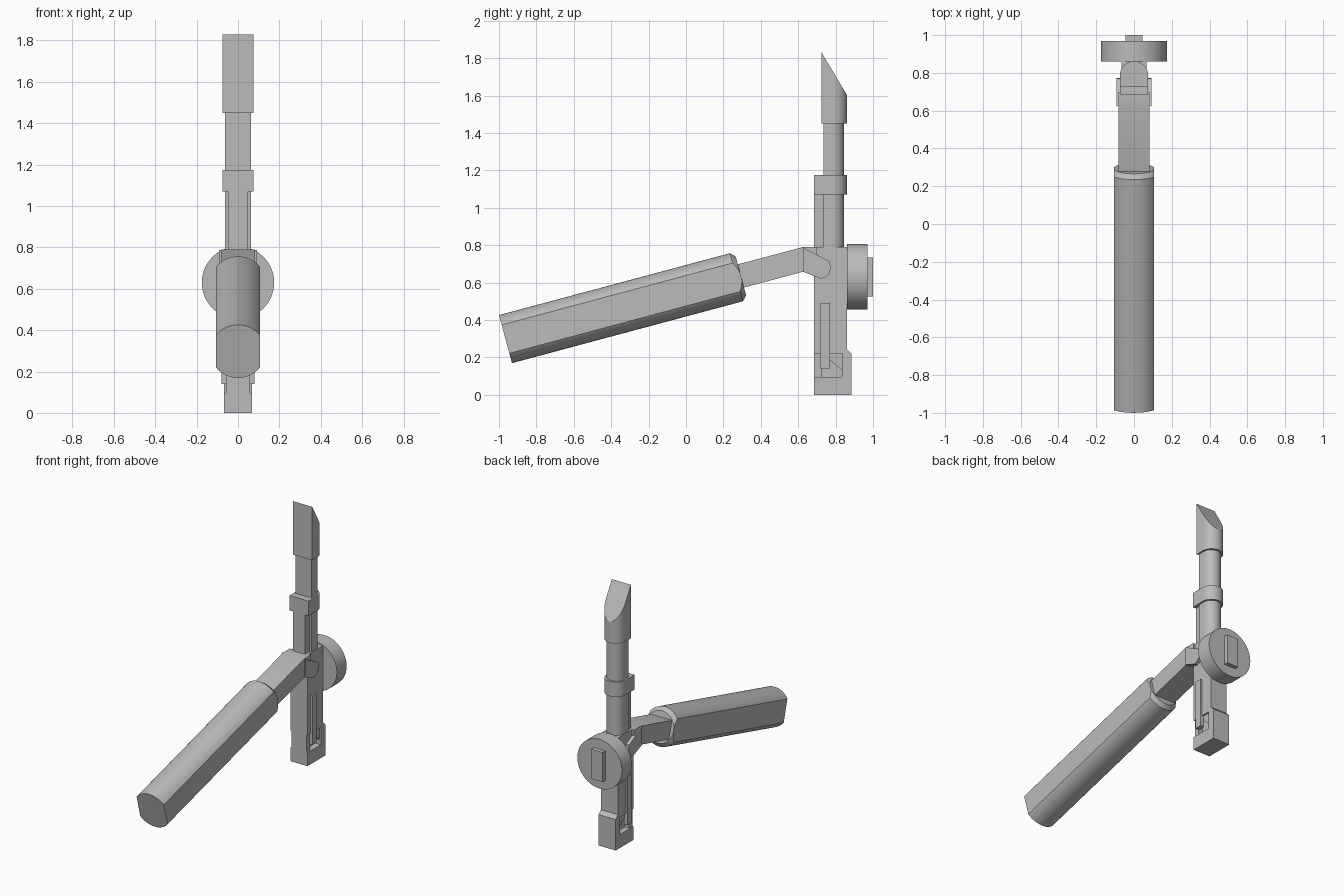
import bpy, bmesh
from math import sin, cos, pi, radians
from mathutils import Vector, Matrix

cube = bpy.data.objects.get("Cube")
if cube:
    bpy.data.objects.remove(cube, do_unlink=True)

grey = bpy.data.materials.new("plain_grey")
grey.use_nodes = True
grey.diffuse_color = (0.5, 0.5, 0.5, 1)
grey.node_tree.nodes["Principled BSDF"].inputs["Base Color"].default_value = (0.5, 0.5, 0.5, 1)


def finish(name, bm):
    bmesh.ops.recalc_face_normals(bm, faces=bm.faces)
    mesh = bpy.data.meshes.new(name)
    bm.to_mesh(mesh)
    bm.free()
    mesh.materials.append(grey)
    obj = bpy.data.objects.new(name, mesh)
    bpy.context.collection.objects.link(obj)
    bpy.ops.object.select_all(action="DESELECT")
    obj.select_set(True)
    bpy.context.view_layer.objects.active = obj
    bpy.ops.object.shade_smooth_by_angle(angle=radians(25))
    return obj


def prism(points, offset):
    """Extrude a planar outline along an offset."""
    bm = bmesh.new()
    face = bm.faces.new([bm.verts.new(p) for p in points])
    made = bmesh.ops.extrude_face_region(bm, geom=[face])["geom"]
    bmesh.ops.translate(bm, vec=offset, verts=[v for v in made if isinstance(v, bmesh.types.BMVert)])
    return bm


def side_prism(name, outline, x0, x1):
    """Side outline in y and z, extruded across x."""
    return finish(name, prism([(x0, y, z) for y, z in outline], (x1 - x0, 0, 0)))


def box(name, x0, x1, y0, y1, z0, z1):
    return side_prism(name, [(y0, z0), (y1, z0), (y1, z1), (y0, z1)], x0, x1)


def slice_off(bm, point, normal):
    """Remove everything beyond a plane and cap the cut."""
    cut = bmesh.ops.bisect_plane(bm, geom=bm.verts[:] + bm.edges[:] + bm.faces[:],
                                 plane_co=point, plane_no=normal, clear_outer=True)
    edges = [e for e in cut["geom_cut"] if isinstance(e, bmesh.types.BMEdge)]
    bmesh.ops.contextual_create(bm, geom=edges)


def d_bar(half, front, back, z0, z1):
    """Upright bar with a flat front and a half-round back."""
    arc = [(half * cos(pi * i / 24), back - half + half * sin(pi * i / 24), z0) for i in range(25)]
    return prism([(-half, front, z0), (half, front, z0)] + arc, (0, 0, z1 - z0))


# Upright blade: shaft, collar and slanted tip
finish("shaft", d_bar(0.063, 0.735, 0.845, 0.75, 1.5))
finish("collar", d_bar(0.075, 0.685, 0.86, 1.07, 1.175))
tip = d_bar(0.075, 0.725, 0.862, 1.45, 1.95)
slice_off(tip, Vector((0, 0.725, 1.83)), Vector((0, 0.23, 0.137)).normalized())
finish("tip", tip)
box("shaft_front_strip", -0.048, 0.048, 0.685, 0.745, 0.78, 1.08)

# Main body with side rails
box("body", -0.067, 0.067, 0.685, 0.86, 0.22, 0.79)
for side, s in (("left", 1), ("right", -1)):
    box(side + "_rail", s * 0.05, s * 0.08, 0.72, 0.77, 0.14, 0.49)

# Foot with side notches and a small catch
box("foot_base", -0.067, 0.067, 0.685, 0.84, 0, 0.095)
box("foot_front_wall", -0.058, 0.058, 0.685, 0.725, 0.09, 0.23)
box("foot_core", -0.025, 0.025, 0.72, 0.84, 0.09, 0.23)
side_prism("foot_back_wall", [(0.835, 0), (0.885, 0), (0.885, 0.22), (0.86, 0.245), (0.835, 0.245)],
           -0.067, 0.067)
side_prism("foot_catch", [(0.77, 0.185), (0.84, 0.125), (0.84, 0.23), (0.77, 0.23)], -0.055, 0.055)

# Rear wheel and its raised plate
bm = bmesh.new()
bmesh.ops.create_cone(bm, cap_ends=True, segments=64, radius1=0.175, radius2=0.175, depth=0.11,
                      matrix=Matrix.Translation((0, 0.915, 0.63)) @ Matrix.Rotation(pi / 2, 4, "X"))
finish("wheel", bm)
box("wheel_plate", -0.045, 0.045, 0.96, 1.0, 0.525, 0.735)

# Hinge ears and arm
ear = [(0.626, 0.788), (0.77, 0.712), (0.773, 0.675), (0.765, 0.645), (0.745, 0.628),
       (0.72, 0.62), (0.69, 0.632), (0.626, 0.658)]
for side, s in (("left", 1), ("right", -1)):
    side_prism(side + "_hinge_ear", ear, s * 0.06, s * 0.092)
side_prism("arm", [(0.25, 0.69), (0.626, 0.79), (0.7, 0.79), (0.7, 0.632), (0.626, 0.658), (0.25, 0.557)],
           -0.083, 0.083)

# Handle: round bar with a chamfered end and two flat sides
bm = bmesh.new()
rings = []
for radius, z in ((0.133, 0), (0.133, 1.278), (0.108, 1.303)):
    rings.append([bm.verts.new((radius * cos(2 * pi * i / 64), radius * sin(2 * pi * i / 64), z))
                  for i in range(64)])
for low, high in zip(rings, rings[1:]):
    for i in range(64):
        j = (i + 1) % 64
        bm.faces.new((low[i], low[j], high[j], high[i]))
bm.faces.new(rings[0])
bm.faces.new(rings[-1])
for s in (-1, 1):
    slice_off(bm, Vector((s * 0.107, 0, 0)), Vector((s, 0, 0)))
bm.transform(Matrix.Translation((0, -0.965, 0.2975)) @ Matrix.Rotation(radians(-75), 4, "X"))
finish("handle", bm)
